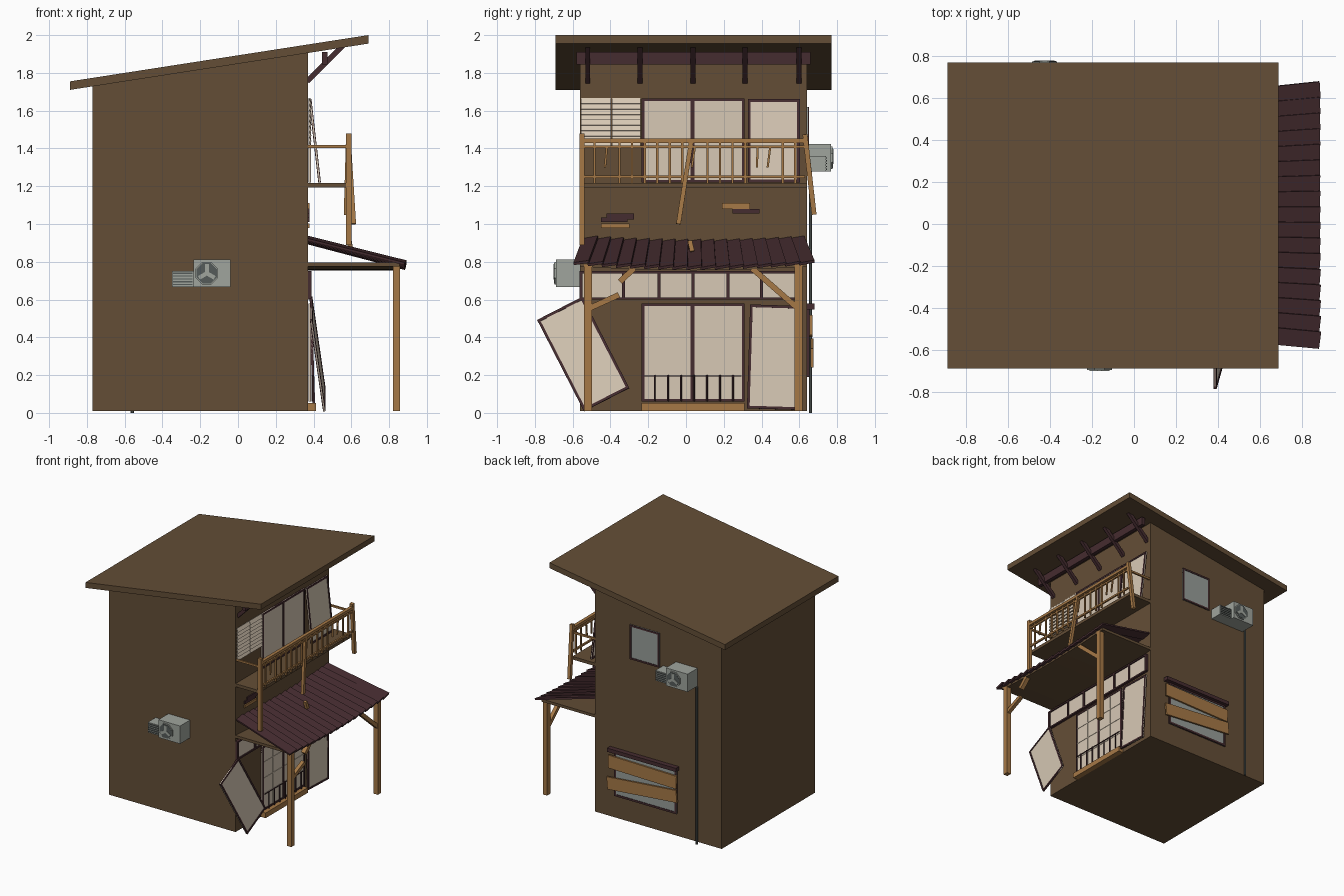
import bpy, math, random
from mathutils import Vector as V

if "Cube" in bpy.data.objects:
    bpy.data.objects.remove(bpy.data.objects["Cube"])
random.seed(4)

def material(name, rgb):
    m = bpy.data.materials.new(name)
    m.diffuse_color = (*rgb, 1)
    m.use_nodes = True
    m.node_tree.nodes["Principled BSDF"].inputs["Base Color"].default_value = m.diffuse_color
    return m

BROWN = material("wall_brown", (.127, .076, .037))
MAROON = material("dark_maroon", (.060, .025, .029))
WOOD = material("light_wood", (.38, .19, .062))
CREAM = material("paper_cream", (.68, .58, .46))
GREY = material("unit_grey", (.35, .375, .34))
DARK = material("dark_grey", (.09, .105, .10))
GLASS = material("dull_glass", (.31, .34, .32))

parts = {}

def add(name, verts, faces, mat):
    vs, fs, ms = parts.setdefault(name, ([], [], []))
    n = len(vs)
    vs += [tuple(v) for v in verts]
    for f in faces:
        fs.append([i + n for i in f])
        ms.append(mat)

HEX = [(3, 2, 1, 0), (4, 5, 6, 7), (0, 1, 5, 4), (1, 2, 6, 5), (2, 3, 7, 6), (3, 0, 4, 7)]

def box(name, x, y, z, mat, slope=0):
    # slope raises z with x
    vs = [(a, b, c + slope * (a - x[0])) for c in z
          for a, b in ((x[0], y[0]), (x[1], y[0]), (x[1], y[1]), (x[0], y[1]))]
    add(name, vs, HEX, mat)

def beam(name, p0, p1, w, h, mat, side=(0, 1, 0), roll=0):
    p0, p1, s = V(p0), V(p1), V(side)
    d = (p1 - p0).normalized()
    s = (s - d * s.dot(d)).normalized()
    n = d.cross(s)
    s, n = s * math.cos(roll) + n * math.sin(roll), n * math.cos(roll) - s * math.sin(roll)
    vs = [p + s * w / 2 * a + n * h / 2 * b for p in (p0, p1)
          for a, b in ((-1, -1), (1, -1), (1, 1), (-1, 1))]
    add(name, vs, HEX, mat)

def prism(name, p0, p1, r, n, mat):
    p0, p1 = V(p0), V(p1)
    d = (p1 - p0).normalized()
    a = d.orthogonal().normalized()
    b = d.cross(a)
    vs = [p + (a * math.cos(t) + b * math.sin(t)) * r for p in (p0, p1)
          for t in [(i + .5) * 2 * math.pi / n for i in range(n)]]
    fs = [list(range(n))[::-1], list(range(n, 2 * n))]
    fs += [(i, (i + 1) % n, (i + 1) % n + n, i + n) for i in range(n)]
    add(name, vs, fs, mat)

def screen(name, p0, p1, w, side=(0, 1, 0), f=.014, mat=CREAM):
    # framed sheet: p0 bottom middle, p1 top middle
    p0, p1 = V(p0), V(p1)
    d = (p1 - p0).normalized()
    s = V(side)
    s = (s - d * s.dot(d)).normalized()
    beam(name, p0, p1, w, .006, mat, side)
    for k in (-1, 1):
        o = s * k * (w - f) / 2
        beam(name, p0 + o, p1 + o, f, .014, MAROON, side)
    beam(name, p0, p0 + d * f, w, .014, MAROON, side)
    beam(name, p1 - d * f, p1, w, .014, MAROON, side)

# house body with sloping top, and roof slab
SL = .245 / 1.58
W = .37
vs = [(x, y, z) for x, y, z in ((-.77, -.56, .01), (W, -.56, .01), (W, .64, .01), (-.77, .64, .01),
      (-.77, -.56, 1.74), (W, -.56, 1.74 + 1.14 * SL), (W, .64, 1.74 + 1.14 * SL), (-.77, .64, 1.74))]
add("house_body", vs, HEX, BROWN)
box("roof", (-.89, .69), (-.69, .77), (1.71, 1.755), BROWN, SL)

# roof brackets and purlin
box("roof_purlin", (.445, .475), (-.58, .66), (1.845, 1.91), MAROON)
for y in (-.52, -.243, .037, .312, .598):
    beam("roof_brackets", (.365, y, 1.755), (.56, y, 1.95), .026, .028, MAROON)

# upper louvres
for y0, y1 in ((-.555, -.397), (-.393, -.24)):
    for i in range(9):
        z = 1.408 + i * .0285
        beam("upper_louvres", (.388, (y0 + y1) / 2, z), (.375, (y0 + y1) / 2, z + .03), y1 - y0, .005, CREAM)

# sliding windows and doors
for y0, y1 in ((-.235, .038), (.03, .31)):
    c = (y0 + y1) / 2
    screen("upper_windows", (.38, c, 1.22), (.38, c, 1.665), y1 - y0)
    screen("lower_doors", (.38, c, .06), (.38, c, .58), y1 - y0)
    for k in (1, 2, 3):
        z = .06 + .13 * k
        box("lower_doors", (.38, .386), (y0 + .014, y1 - .014), (z - .003, z + .003), CREAM)
    box("lower_doors", (.38, .386), (c - .003, c + .003), (.07, .57), CREAM)
screen("leaning_upper_window", (.432, .465, 1.22), (.382, .465, 1.66), .275)
screen("leaning_door", (.402, .455, .02), (.385, .472, .57), .265)
screen("fallen_screen", (.457, -.42, .07), (.387, -.668, .553), .27, (0, .9, .44))

# transom row
ys = [-.555, -.33, -.143, .037, .222, .40, .60]
box("transom", (.37, .38), (-.555, .60), (.61, .745), CREAM)
for y in ys:
    box("transom", (.37, .39), (y - .008, y + .008), (.605, .75), MAROON)
for z in (.605, .745):
    box("transom", (.37, .39), (-.56, .605), (z - .006, z + .006), MAROON)

# door step and low door bars
box("door_step", (.37, .413), (-.235, .31), (.01, .052), WOOD)
box("door_bars", (.392, .398), (-.22, .295), (.192, .198), MAROON)
for i in range(7):
    y = -.165 + i * .069
    prism("door_bars", (.395, y, .06), (.395, y, .2), .005, 6, MAROON)

# loose boards on the wall
for y0, y1, z0, z1, m in ((-.42, -.275, 1.025, 1.055, MAROON), (-.45, -.31, 1.01, 1.035, MAROON),
                          (-.45, -.30, .98, 1.003, WOOD), (.19, .34, 1.08, 1.11, WOOD),
                          (.245, .39, 1.055, 1.08, MAROON)):
    box("wall_patches", (.37, .379), (y0, y1), (z0, z1), m)

# balcony floor, posts and rails
box("balcony_floor", (.37, .575), (-.56, .64), (1.193, 1.218), BROWN)
box("balcony_posts", (.572, .6), (-.563, -.538), (.89, 1.48), WOOD)
beam("balcony_posts", (.585, .63, 1.475), (.573, .678, 1.05), .026, .026, WOOD)
beam("balcony_posts", (.585, .03, 1.45), (.613, -.04, 1.0), .024, .024, WOOD)
beam("post_stump", (.59, .02, .91), (.60, .033, .855), .024, .024, WOOD)
for z0, z1, x0, x1 in ((1.43, 1.452, .573, .6), (1.403, 1.416, .58, .594), (1.243, 1.257, .58, .594)):
    box("balcony_rails", (x0, x1), (-.55, .63), (z0, z1), WOOD)
for y in (-.55, .628):
    box("balcony_rails", (.37, .587), (y - .007, y + .007), (1.402, 1.417), WOOD)
for i in range(17):
    y = -.485 + i * .0665
    if i in (1, 8, 13, 14):  # broken spindles
        t = random.uniform(-.02, .02)
        beam("balcony_spindles", (.587, y, 1.41), (.59, y + t, 1.30), .011, .011, WOOD)
    else:
        box("balcony_spindles", (.581, .593), (y - .006, y + .006), (1.215, 1.43), WOOD)

# porch canopy: sagging fan of tiles over a board
N = 17
for i in range(N):
    u = (i + .5) / N * 2 - 1
    sag = .028 * (1 - u * u)
    beam("canopy_tiles", (.365, .04 + u * .58, .927 - sag * .7), (.887, .043 + u * .635, .798 - sag),
         .082, .014, MAROON, roll=.17)
for i in range(8):
    ya, yb = -.56 + i * .15, -.41 + i * .15
    za, zb = [.785 - .02 * (1 - ((y - .04) / .6) ** 2) for y in (ya, yb)]
    add("canopy_board", [(x, y, z + h) for h in (-.01, .012) for x, y, z in
        ((.37, ya, za), (.855, ya, za), (.855, yb, zb), (.37, yb, zb))], HEX, BROWN)

# porch posts and braces
for y in (-.518, .595):
    box("porch_posts", (.82, .857), (y - .021, y + .021), (.01, .785), WOOD)
beam("porch_braces", (.838, .35, .765), (.838, .59, .555), .03, .03, WOOD, (1, 0, 0))
beam("porch_braces", (.838, -.52, .55), (.838, -.355, .625), .03, .03, WOOD, (1, 0, 0))
beam("porch_braces", (.838, -.35, .695), (.838, -.275, .765), .035, .03, WOOD, (1, 0, 0))

# outdoor fan units; s = side of the house
def fan_unit(name, cx, yw, z0, s):
    def bx(a, b, d, e, za, zb, m):
        xs = sorted((cx - s * a, cx - s * b))
        box(name, xs, sorted((yw + s * d, yw + s * e)), (z0 + za, z0 + zb), m)
    bx(-.07, .125, 0, .128, 0, .145, GREY)
    bx(-.185, -.07, 0, .10, 0, .083, GREY)
    for k in range(5):
        bx(-.178, -.077, .10, .106, .009 + k * .015, .015 + k * .015, DARK)
    zc = z0 + .072
    prism(name, (cx, yw + s * .128, zc), (cx, yw + s * .136, zc), .064, 8, GREY)
    prism(name, (cx, yw + s * .136, zc), (cx, yw + s * .138, zc), .058, 8, DARK)
    for k in range(3):
        t = math.pi / 2 + k * 2 * math.pi / 3
        beam(name, (cx, yw + s * .139, zc),
             (cx + .048 * math.cos(t), yw + s * .139, zc + .048 * math.sin(t)), .022, .004, GREY, 
             (-math.sin(t), 0, math.cos(t)))

fan_unit("fan_unit_front", -.165, -.56, .667, -1)
fan_unit("fan_unit_back", -.427, .64, 1.278, 1)
prism("drain_pipe", (-.56, .66, 0), (-.56, .66, 1.28), .009, 8, DARK)

# side windows, lintel and nailed boards
screen("side_window_upper", (-.08, .644, 1.34), (-.08, .644, 1.62), .265, (1, 0, 0), .014, GLASS)
screen("side_window_lower", (-.09, .646, .19), (-.09, .646, .55), .56, (1, 0, 0), .016, GLASS)
box("side_lintel", (-.385, .235), (.64, .68), (.548, .578), MAROON)
beam("nailed_boards", (.235, .662, .465), (-.38, .662, .455), .105, .014, WOOD, (0, 0, 1))
beam("nailed_boards", (.24, .667, .29), (-.385, .667, .345), .10, .014, WOOD, (0, 0, 1))

# build all parts
for name, (vs, fs, ms) in parts.items():
    me = bpy.data.meshes.new(name)
    me.from_pydata(vs, [], fs)
    mats = list(dict.fromkeys(ms))
    for m in mats:
        me.materials.append(m)
    for p, m in zip(me.polygons, ms):
        p.material_index = mats.index(m)
    me.update()
    bpy.context.collection.objects.link(bpy.data.objects.new(name, me))
